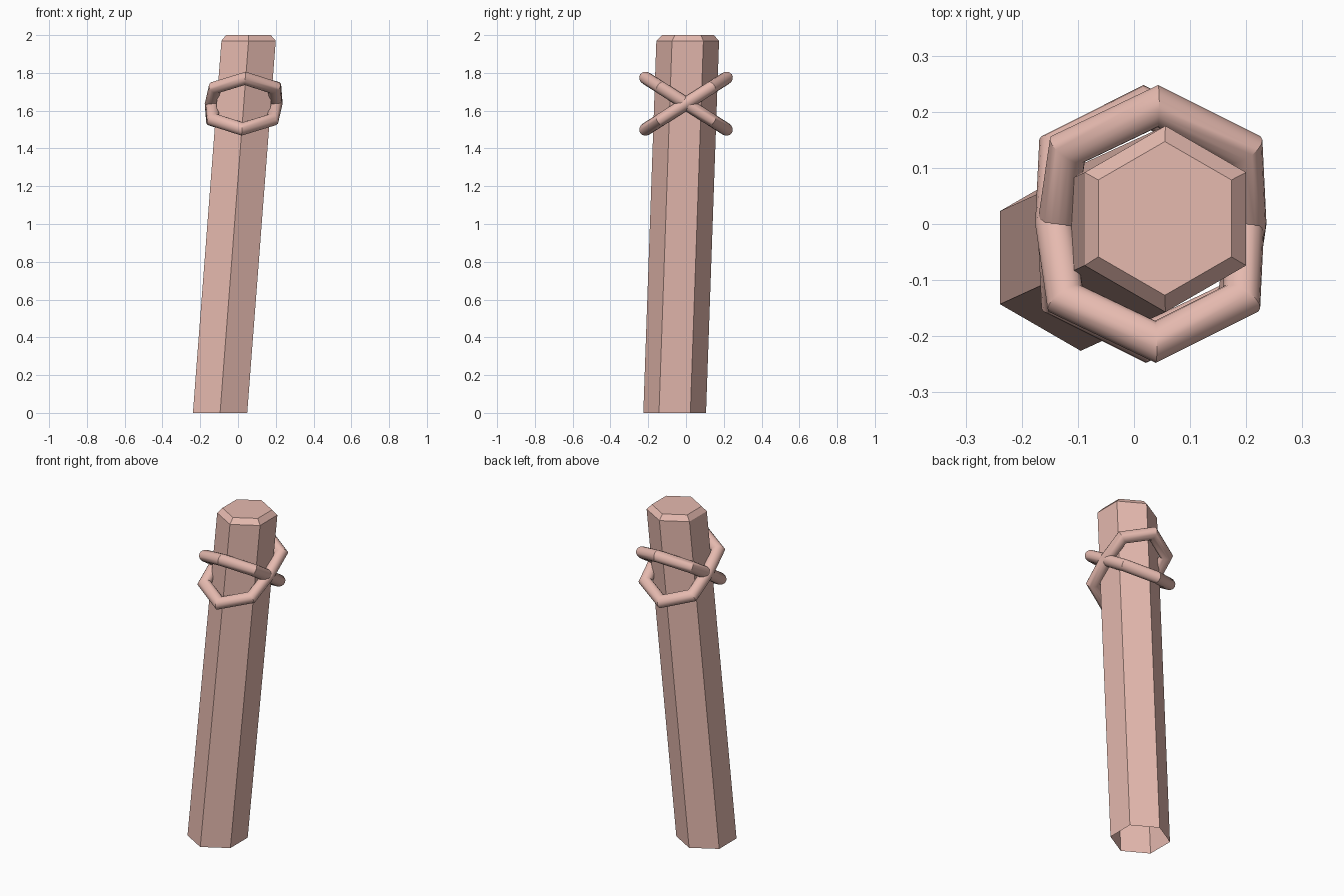
import bpy, bmesh, math
from mathutils import Vector

if "Cube" in bpy.data.objects:
    bpy.data.objects.remove(bpy.data.objects["Cube"])

LEAN_X = 0.077          # sideways lean of the post per unit of height
MID_Z = 1.637           # height where the two bands cross

mat = bpy.data.materials.new("dusty_pink")
mat.diffuse_color = (0.79, 0.49, 0.43, 1)
mat.use_nodes = True
mat.node_tree.nodes["Principled BSDF"].inputs["Base Color"].default_value = mat.diffuse_color


def loft(name, rings, loop=False, cap_top=False):
    """Skin a list of equal-length point rings into an object."""
    bm = bmesh.new()
    vs = [[bm.verts.new(p) for p in ring] for ring in rings]
    n = len(vs[0])
    for i in range(len(vs) if loop else len(vs) - 1):
        a, b = vs[i], vs[(i + 1) % len(vs)]
        for k in range(n):
            j = (k + 1) % n
            bm.faces.new((a[k], a[j], b[j], b[k]))
    if cap_top:
        bm.faces.new(vs[-1])
    bmesh.ops.recalc_face_normals(bm, faces=bm.faces)
    me = bpy.data.meshes.new(name)
    bm.to_mesh(me)
    bm.free()
    me.materials.append(mat)
    ob = bpy.data.objects.new(name, me)
    bpy.context.collection.objects.link(ob)
    return ob


def hexagon(cx, cy, z, r):
    return [(cx + r * math.cos(math.radians(90 + 60 * k)),
             cy + r * math.sin(math.radians(90 + 60 * k)), z) for k in range(6)]


# Leaning six-sided post, open underneath, chamfered at the top
loft("post", [hexagon(-0.095, -0.06, 0, 0.166),
              hexagon(0.056, 0.009, 1.97, 0.166),
              hexagon(0.055, 0.010, 2.0, 0.137)], cap_top=True)


def band(name, tilt, cx, r=0.034, sides=16):
    """Eight-cornered round tube, tilted about x and sheared with the post."""
    path = [Vector(p) for p in ((0, 0.249), (-0.157, 0.158), (-0.170, 0),
                                (-0.157, -0.158), (0, -0.249), (0.157, -0.158),
                                (0.170, 0), (0.157, 0.158))]
    c, s = math.cos(tilt), math.sin(tilt)
    rings = []
    for i, p in enumerate(path):
        d0 = (p - path[i - 1]).normalized()
        d1 = (path[(i + 1) % len(path)] - p).normalized()
        t = (d0 + d1).normalized()
        miter = Vector((t.y, -t.x)) * (r / t.dot(d1))
        ring = []
        for k in range(sides):
            a = 2 * math.pi * k / sides
            q = p + miter * math.cos(a)
            w = r * math.sin(a)
            y, z = q.y * c - w * s, q.y * s + w * c
            ring.append((cx + q.x + LEAN_X * z, y, MID_Z + z))
        rings.append(ring)
    ob = loft(name, rings, loop=True)
    bpy.ops.object.select_all(action='DESELECT')
    ob.select_set(True)
    bpy.context.view_layer.objects.active = ob
    bpy.ops.object.shade_smooth_by_angle(angle=math.radians(30))


# Two crossed bands around the upper post
band("band_rising_to_back", math.radians(32.5), 0.032)
band("band_rising_to_front", math.radians(-32.5), 0.028)
